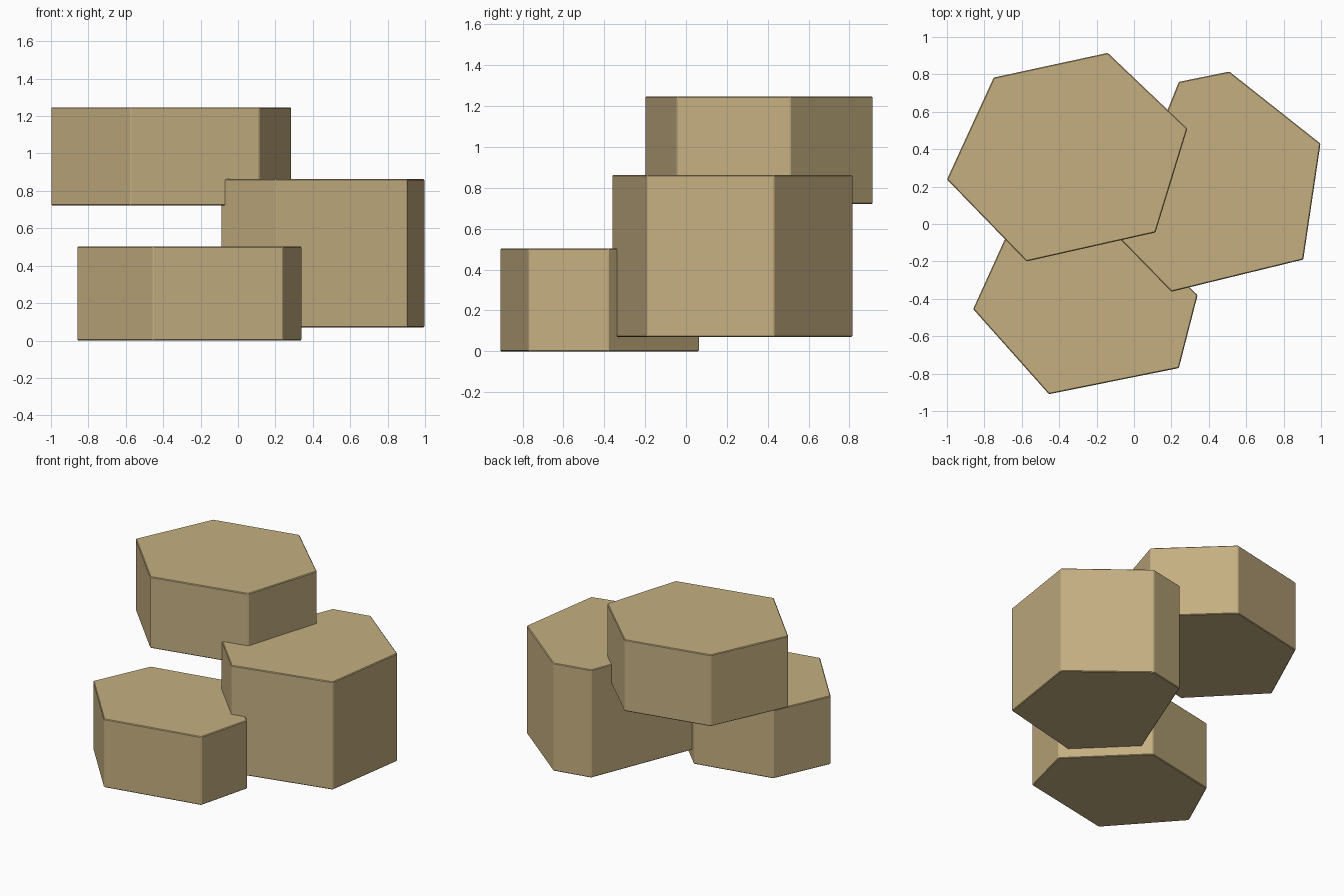
import bpy, bmesh

if "Cube" in bpy.data.objects:
    bpy.data.objects.remove(bpy.data.objects["Cube"])

# Single sandy stone colour
stone = bpy.data.materials.new("sand_stone")
stone.diffuse_color = (0.56, 0.43, 0.22, 1.0)
stone.use_nodes = True
stone.node_tree.nodes["Principled BSDF"].inputs["Base Color"].default_value = stone.diffuse_color


def hex_column(name, outline, z0, z1):
    """Flat-sided column: extrude an irregular hexagon, with finely worn edges."""
    bm = bmesh.new()
    base = bm.faces.new([bm.verts.new((x, y, z0)) for x, y in outline])
    top = bmesh.ops.extrude_face_region(bm, geom=[base], use_keep_orig=True)
    moved = [v for v in top["geom"] if isinstance(v, bmesh.types.BMVert)]
    bmesh.ops.translate(bm, verts=moved, vec=(0, 0, z1 - z0))
    bmesh.ops.recalc_face_normals(bm, faces=bm.faces[:])
    mesh = bpy.data.meshes.new(name)
    bm.to_mesh(mesh)
    bm.free()
    mesh.materials.append(stone)
    obj = bpy.data.objects.new(name, mesh)
    bpy.context.collection.objects.link(obj)
    bevel = obj.modifiers.new("worn_edges", 'BEVEL')
    bevel.width = 0.005
    bevel.segments = 1
    return obj


# Low front column
hex_column("low_column", [(-0.86, -0.455), (-0.455, -0.91), (0.24, -0.77),
                          (0.34, -0.38), (-0.11, 0.065), (-0.676, -0.05)],
           0.0, 0.503)

# Tall right column
hex_column("tall_column", [(-0.09, -0.065), (0.2, -0.362), (0.905, -0.19),
                           (0.997, 0.43), (0.51, 0.815), (0.24, 0.76)],
           0.07, 0.863)

# Raised back-left column
hex_column("raised_column", [(-1.0, 0.238), (-0.575, -0.2), (0.115, -0.045),
                             (0.285, 0.51), (-0.14, 0.915), (-0.75, 0.783)],
           0.722, 1.247)
